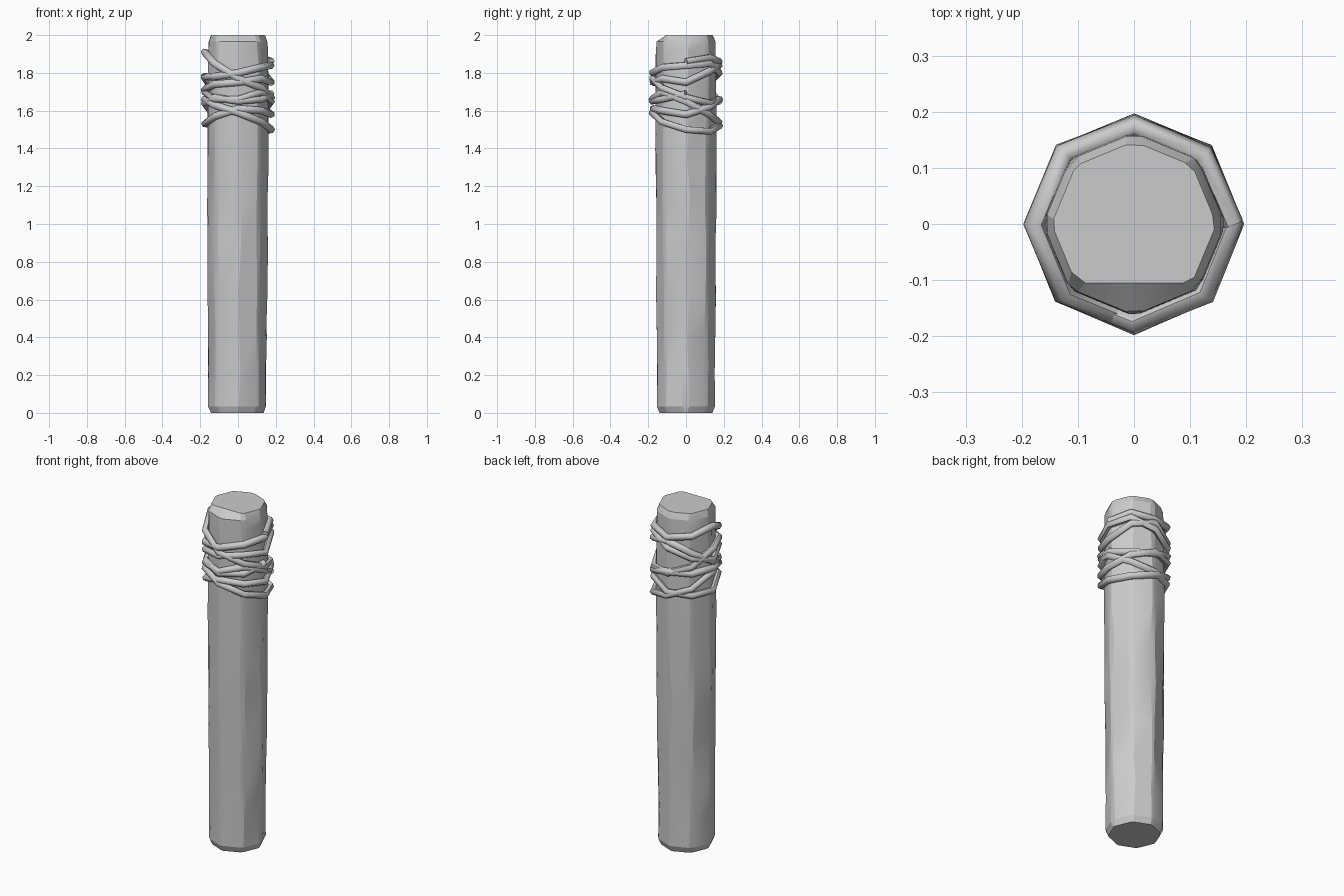
import bpy, bmesh, math, random
from mathutils import Vector

if "Cube" in bpy.data.objects:
    bpy.data.objects.remove(bpy.data.objects["Cube"])

random.seed(4)


def shade(obj, angle):
    bpy.ops.object.select_all(action='DESELECT')
    obj.select_set(True)
    bpy.context.view_layer.objects.active = obj
    bpy.ops.object.shade_smooth_by_angle(angle=math.radians(angle))


# Wooden post: octagon whose corners are hewn off unevenly along the height
# each ring: height, corner radius, centre x offset
RINGS = [(0.0, 0.142, -0.004), (0.035, 0.158, -0.004), (0.22, 0.157, -0.004),
         (0.42, 0.158, -0.003), (0.65, 0.161, -0.003), (0.88, 0.163, -0.002),
         (1.12, 0.165, -0.002), (1.38, 0.166, -0.001), (1.62, 0.165, 0),
         (1.88, 0.164, 0), (1.965, 0.162, 0), (2.0, 0.147, 0)]
bm = bmesh.new()
rings = []
for n, (z, r, ox) in enumerate(RINGS):
    end = n in (0, len(RINGS) - 1)
    ring = []
    for k in range(8):
        corner = k * math.pi / 4
        for side in (-1, 1):
            cut = random.uniform(2.0, 7.5)
            a = corner + side * math.radians(cut)
            # points stay on the octagon's flat sides
            rad = r * math.cos(math.pi / 8) / math.cos(math.pi / 8 - math.radians(cut))
            x, y, h = rad * math.cos(a) + ox, rad * math.sin(a), z
            if not end and 1 < n < len(RINGS) - 2:
                h += random.uniform(-0.05, 0.05)
            if n == len(RINGS) - 1:
                y = max(y, -0.105)
            ring.append(bm.verts.new((x, y, h)))
    rings.append(ring)
for low, high in zip(rings, rings[1:]):
    for i in range(16):
        j = (i + 1) % 16
        bm.faces.new((low[i], low[j], high[j], high[i]))
bm.faces.new(list(reversed(rings[0])))
bm.faces.new(rings[-1])
bmesh.ops.remove_doubles(bm, verts=bm.verts, dist=0.0005)
bmesh.ops.recalc_face_normals(bm, faces=bm.faces)
mesh = bpy.data.meshes.new("post")
bm.to_mesh(mesh)
bm.free()
post = bpy.data.objects.new("post", mesh)
bpy.context.collection.objects.link(post)
shade(post, 20)

# Rope: one continuous binding, heights at the eight post corners for each turn
TURNS = [
    (1.86, 1.88, 1.86, 1.88, 1.91, 1.85, 1.77, 1.72),
    (1.67, 1.64, 1.65, 1.70, 1.78, 1.78, 1.80, 1.83),
    (1.84, 1.85, 1.80, 1.75, 1.71, 1.74, 1.75, 1.77),
    (1.75, 1.81, 1.84, 1.78, 1.70, 1.66, 1.66, 1.70),
    (1.65, 1.58, 1.54, 1.53, 1.53, 1.57, 1.61, 1.60),
    (1.58, 1.62, 1.66, 1.66, 1.66, 1.63, 1.59, 1.54),
    (1.50, 1.49, 1.52, 1.57, 1.64, 1.67, 1.65, 1.66),
]
heights = [z for turn in TURNS for z in turn] + [1.69]
curve = bpy.data.curves.new("rope_binding", 'CURVE')
curve.dimensions = '3D'
curve.bevel_depth = 0.0195
curve.bevel_resolution = 1
curve.use_fill_caps = True
spline = curve.splines.new('POLY')
spline.points.add(len(heights) - 1)
for i, z in enumerate(heights):
    a = i * math.pi / 4
    r = 0.176 + random.uniform(-0.002, 0.003)
    spline.points[i].co = (r * math.cos(a), r * math.sin(a), z, 1)
rope = bpy.data.objects.new("rope_binding", curve)
bpy.context.collection.objects.link(rope)
bpy.ops.object.select_all(action='DESELECT')
rope.select_set(True)
bpy.context.view_layer.objects.active = rope
bpy.ops.object.convert(target='MESH')
shade(bpy.context.view_layer.objects.active, 62)
